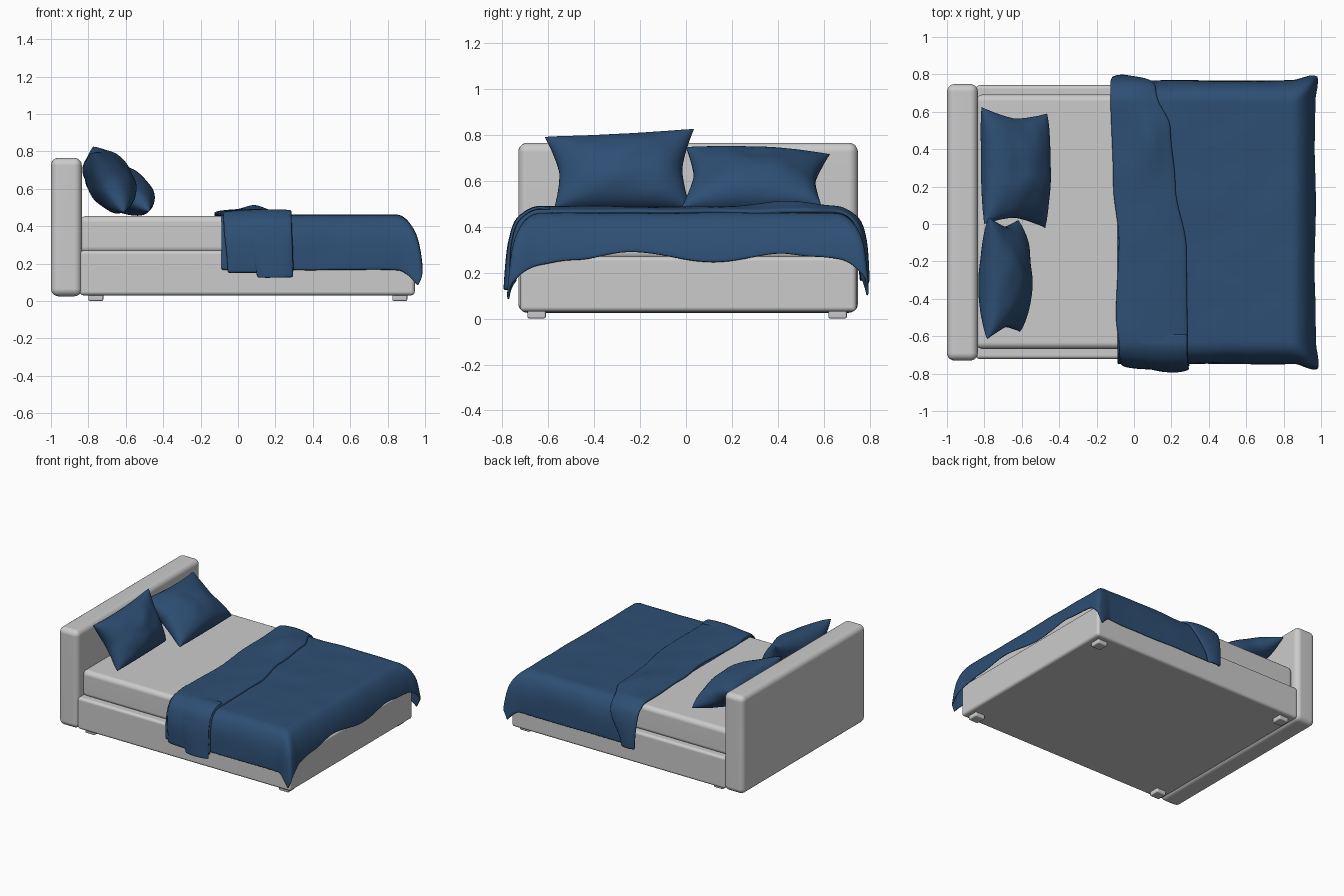
import bpy, bmesh, math
from mathutils import Vector, noise

if "Cube" in bpy.data.objects:
    bpy.data.objects.remove(bpy.data.objects["Cube"])

CY = 0.01            # bed centre line
TOP = 0.46           # height of the duvet on the mattress

blue = bpy.data.materials.new("blue_cloth")
blue.diffuse_color = (0.027, 0.078, 0.175, 1)
blue.use_nodes = True
blue.node_tree.nodes["Principled BSDF"].inputs["Base Color"].default_value = blue.diffuse_color


def add_object(name, bm, mat=None):
    me = bpy.data.meshes.new(name)
    bmesh.ops.recalc_face_normals(bm, faces=bm.faces)
    for f in bm.faces:
        f.smooth = True
    bm.to_mesh(me)
    bm.free()
    ob = bpy.data.objects.new(name, me)
    bpy.context.collection.objects.link(ob)
    if mat:
        me.materials.append(mat)
    return ob


def box(name, lo, hi, bevel, segments=5):
    lo, hi = Vector(lo), Vector(hi)
    bm = bmesh.new()
    bmesh.ops.create_cube(bm, size=1)
    for v in bm.verts:
        v.co = (lo + hi) / 2 + v.co * (hi - lo)
    bmesh.ops.bevel(bm, geom=bm.edges[:], offset=bevel, segments=segments,
                    profile=0.5, affect='EDGES')
    ob = add_object(name, bm)
    w = ob.modifiers.new("normals", 'WEIGHTED_NORMAL')
    w.keep_sharp = True
    return ob


def grid(bm, fn, nu, nv):
    vs = [[bm.verts.new(fn(i / nu, j / nv)) for j in range(nv + 1)] for i in range(nu + 1)]
    for i in range(nu):
        for j in range(nv):
            bm.faces.new((vs[i][j], vs[i + 1][j], vs[i + 1][j + 1], vs[i][j + 1]))


def lerp_table(pts, x):
    if x <= pts[0][0]:
        return pts[0][1]
    for (x0, y0), (x1, y1) in zip(pts, pts[1:]):
        if x <= x1:
            t = (x - x0) / (x1 - x0)
            t = t * t * (3 - 2 * t)
            return y0 + (y1 - y0) * t
    return pts[-1][1]


def drape(a, b, lift=0.0):
    """Lay a flat cloth point (a, b) over the mattress edges and corners."""
    side = 1 if b > 0 else -1
    da, db = max(0, a - 0.855), max(0, abs(b) - 0.655)
    r = math.hypot(da, db)
    x, y, z = min(a, 0.855), side * min(abs(b), 0.655), TOP
    if r > 0:
        c, s = da / r, db / r
        reach, soft = 0.105 + 0.025 * c * c, 0.065 + 0.03 * c * c
        out = reach * (1 - math.exp(-r / soft)) / max(c, s) ** 0.95
        out += 0.025 * (2 * c * s) ** 2 * r / 0.35
        out += lift * min(1, r / 0.06)
        x += out * c
        y += side * out * s
        z -= math.sqrt(r * r + 0.0004) - 0.02
    z += lift * max(0, 1 - r / 0.12)
    n = noise.noise(Vector((a * 5, b * 5, 2))) * 0.005
    return Vector((x, y + CY + side * n * (db > 0), z + n))


def cloth(name, fn, nu, nv, thick):
    bm = bmesh.new()
    grid(bm, fn, nu, nv)
    ob = add_object(name, bm, blue)
    if sum(p.normal.z for p in ob.data.polygons) < 0:
        ob.data.flip_normals()
    m = ob.modifiers.new("thickness", 'SOLIDIFY')
    m.thickness, m.offset = thick, -1
    m = ob.modifiers.new("smooth", 'SUBSURF')
    m.levels = m.render_levels = 1
    return ob


# Upholstered frame, headboard and mattress
box("headboard", (-1.0, -0.73, 0.025), (-0.835, 0.748, 0.765), 0.04)
box("bed_base", (-0.845, -0.722, 0.03), (0.945, 0.742, 0.27), 0.02)
box("mattress", (-0.845, -0.668, 0.255), (0.885, 0.692, 0.455), 0.035)

# Short feet
for i, x in enumerate((-0.76, 0.865)):
    for j, y in enumerate((-0.65, 0.66)):
        box(f"foot_{i}{j}", (x - 0.04, y - 0.04, 0), (x + 0.04, y + 0.04, 0.045), 0.008, 2)

# Duvet hanging over both sides and the foot end, with an uneven hem
HEM = [(-0.97, 0.25), (-0.7, 0.25), (-0.5, 0.225), (-0.25, 0.19), (0.1, 0.235),
       (0.4, 0.195), (0.55, 0.21), (0.7, 0.225), (0.97, 0.22)]


def duvet(u, v):
    b = (v * 2 - 1) * (0.655 + 0.315)
    hem = 0.855 + lerp_table(HEM, b)
    return drape(-0.09 + u * (hem + 0.09), b)


cloth("duvet", duvet, 56, 80, 0.012)

# Turned-back band across the duvet, with its wavy edges
LEFT = [(-0.97, -0.06), (-0.7, -0.08), (-0.5, -0.1), (-0.1, -0.085), (0.2, -0.115), (0.7, -0.13), (0.97, -0.12)]
RIGHT = [(-0.97, 0.30), (-0.65, 0.29), (-0.15, 0.285), (0.2, 0.225), (0.5, 0.2), (0.7, 0.12), (0.97, 0.0)]


def band(u, v):
    b = (v * 2 - 1) * (0.655 + 0.33)
    x0, x1 = lerp_table(LEFT, b), lerp_table(RIGHT, b)
    lift = 0.012 + 0.017 * math.sin(math.pi * u) ** 0.6
    lift += 0.025 * math.exp(-((b - 0.43) / 0.15) ** 2 - ((u - 0.65) / 0.2) ** 2)
    return drape(x0 + u * (x1 - x0), b, lift)


cloth("turned_back_band", band, 18, 80, 0.02)


# Narrow upper fold running down the front side of the band
def fold(u, v):
    b = -0.6 - v * 0.41
    x0 = 0.02 + 0.08 * v
    x1 = lerp_table(RIGHT, b) - 0.003
    return drape(x0 + u * (x1 - x0), b, 0.027 + 0.018 * v * math.sin(math.pi * u) ** 0.6)


cloth("band_fold", fold, 10, 30, 0.012)


# Pillows: two bulged sheets joined along a seam with pointed corners
def pillow(name, corners, front, back, seed):
    tl, tr, bl, br = map(Vector, corners)
    normal = (br - bl).cross(tl - bl).normalized()
    bm = bmesh.new()
    for sign, half in ((1, front), (-1, back)):
        def fn(s, t):
            u, v = -math.cos(math.pi * s), -math.cos(math.pi * t)
            pu = u * (1 - 0.14 * (1 - abs(v) ** 1.5))
            pv = v * (1 - (0.09 if v > 0 else 0.0) * (1 - u * u))
            p, q = (pu + 1) / 2, (pv + 1) / 2
            base = bl.lerp(br, p).lerp(tl.lerp(tr, p), q)
            bulge = (max(0, 1 - u * u) * max(0, 1 - v * v)) ** 0.45
            w = noise.noise(Vector((u * 1.8, v * 1.8, seed + sign)))
            return base + normal * sign * bulge * (half * (1 - 0.15 * v * sign) + 0.015 * w)
        grid(bm, fn, 32, 28)
    bmesh.ops.remove_doubles(bm, verts=bm.verts, dist=0.0004)
    add_object(name, bm, blue)


pillow("pillow_near", ((-0.785, -0.615, 0.79), (-0.775, 0.035, 0.825),
                       (-0.61, -0.575, 0.475), (-0.62, 0.02, 0.475)), 0.135, 0.11, 3)
pillow("pillow_far", ((-0.80, 0.0, 0.745), (-0.815, 0.625, 0.715),
                      (-0.475, -0.02, 0.48), (-0.465, 0.59, 0.49)), 0.12, 0.12, 9)
